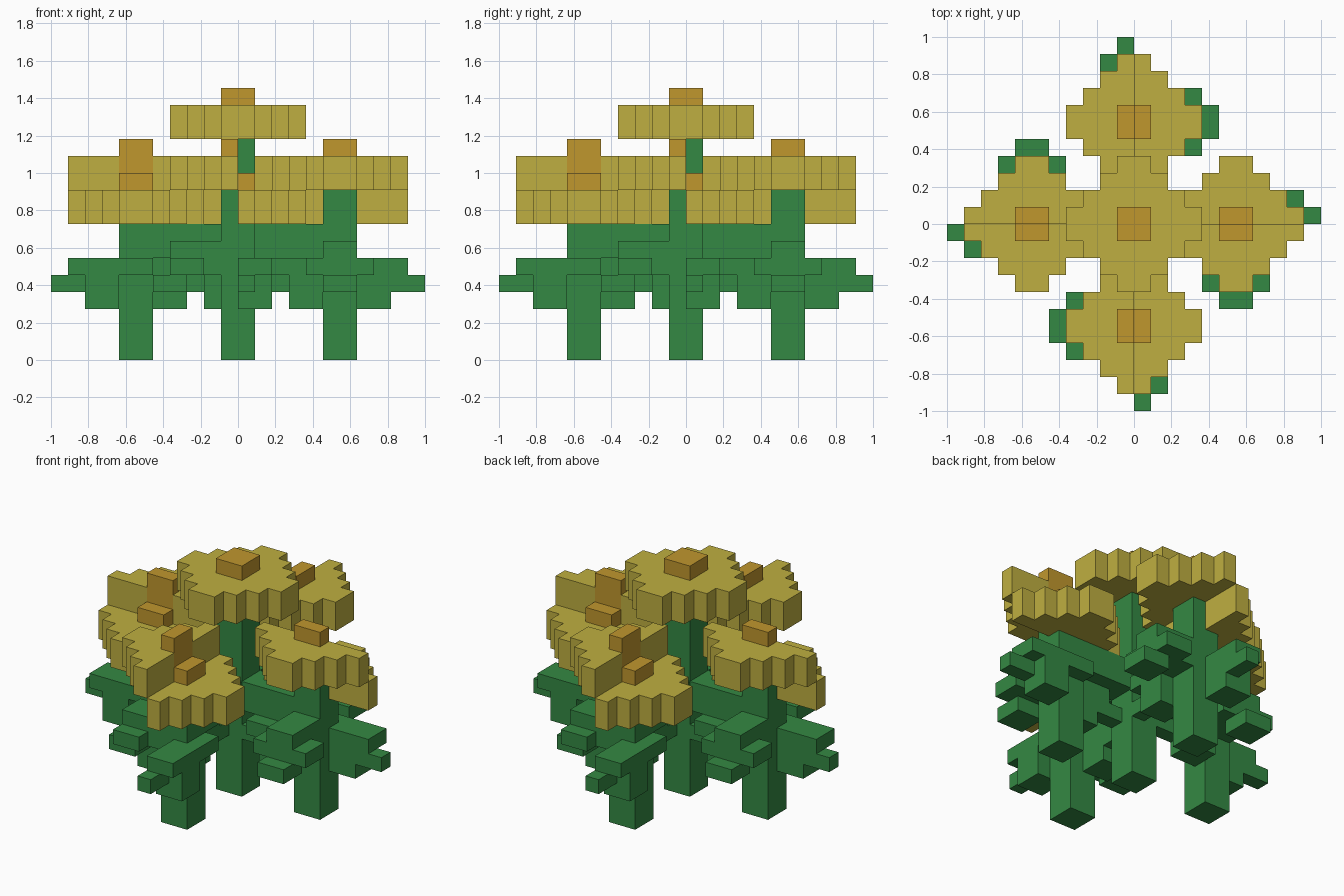
import bpy, bmesh

U = 1 / 11  # one block of the grid

if "Cube" in bpy.data.objects:
    bpy.data.objects.remove(bpy.data.objects["Cube"], do_unlink=True)


def make_material(name, rgb):
    mat = bpy.data.materials.new(name)
    mat.use_nodes = True
    color = (*rgb, 1)
    mat.diffuse_color = color
    mat.node_tree.nodes["Principled BSDF"].inputs["Base Color"].default_value = color
    return mat


GREEN = make_material("leaf green", (0.034, 0.25, 0.056))
YELLOW = make_material("petal yellow", (0.52, 0.43, 0.052))
ORANGE = make_material("flower centre orange", (0.53, 0.31, 0.027))


def turn(p, quarter):
    x, y = p
    for _ in range(quarter):
        x, y = -y, x
    return x, y


def prisms(name, parts, mat, quarter=0):
    """One object from (outline, bottom, top) blocks, turned about the middle."""
    bm = bmesh.new()
    for outline, z0, z1 in parts:
        pts = [turn(p, quarter) for p in outline]
        face = bm.faces.new([bm.verts.new((x * U, y * U, z0 * U)) for x, y in pts])
        new = bmesh.ops.extrude_face_region(bm, geom=[face])["geom"]
        verts = [v for v in new if isinstance(v, bmesh.types.BMVert)]
        bmesh.ops.translate(bm, vec=(0, 0, (z1 - z0) * U), verts=verts)
    bmesh.ops.recalc_face_normals(bm, faces=bm.faces)
    mesh = bpy.data.meshes.new(name)
    bm.to_mesh(mesh)
    bm.free()
    mesh.materials.append(mat)
    obj = bpy.data.objects.new(name, mesh)
    bpy.context.collection.objects.link(obj)


def rect(x0, x1, y0, y1):
    return [(x0, y0), (x1, y0), (x1, y1), (x0, y1)]


def half_petals(cx, side):
    """Stepped half diamond with a notch for the flower centre."""
    left = []
    for k in range(4):
        left += [(k - 4, k), (k - 4, k + 1)]
    right = [(-x, y) for x, y in reversed(left)]
    notch = [(1, 0), (1, 1), (-1, 1), (-1, 0)]
    return [(cx + x, side * y) for x, y in left + right + notch]


def about_plant(outline):
    """Half turn around the outer plant's own stem."""
    return [(12 - x, -y) for x, y in outline]


# Middle plant
prisms("middle_stem", [(rect(-1, 1, -1, 1), 0, 13)], GREEN)
prisms("middle_petals", [(half_petals(0, s), 13, 15) for s in (1, -1)], YELLOW)
prisms("middle_flower_centre", [(rect(-1, 1, -1, 1), 13, 16)], ORANGE)

# Four outer plants, each with its flower split into a low and a high half
for q, place in enumerate(("left", "back", "right", "front")):
    prisms(place + "_stem", [(rect(5, 7, -1, 1), 0, 8),
                             (rect(5, 7, -1, 0), 8, 10)], GREEN, q)
    prisms(place + "_branch", [(rect(1, 5, -1, 1), 6, 8)], GREEN, q)
    prisms(place + "_low_petals", [(half_petals(6, 1), 8, 10)], YELLOW, q)
    prisms(place + "_high_petals", [(half_petals(6, -1), 10, 12)], YELLOW, q)
    prisms(place + "_flower_centre", [(rect(5, 7, 0, 1), 8, 11),
                                      (rect(5, 7, -1, 0), 10, 13)], ORANGE, q)

    # Long leaf pointing out, and its twin pointing in
    leaf = [(rect(5, 10, 0, 2), 5, 6),
            (rect(7, 9, 0, 2), 3, 5),
            (rect(9, 11, 0, 1), 4, 5)]
    prisms(place + "_outer_leaf", leaf, GREEN, q)
    prisms(place + "_inner_leaf", [(about_plant(o), a, b) for o, a, b in leaf], GREEN, q)

    # Arched side leaf under the high half
    prisms(place + "_side_leaf", [(rect(5, 7, -4, -1), 6, 7),
                                  (rect(4, 8, -4, -2), 5, 6),
                                  (rect(5, 7, -5, -3), 4, 5)], GREEN, q)
